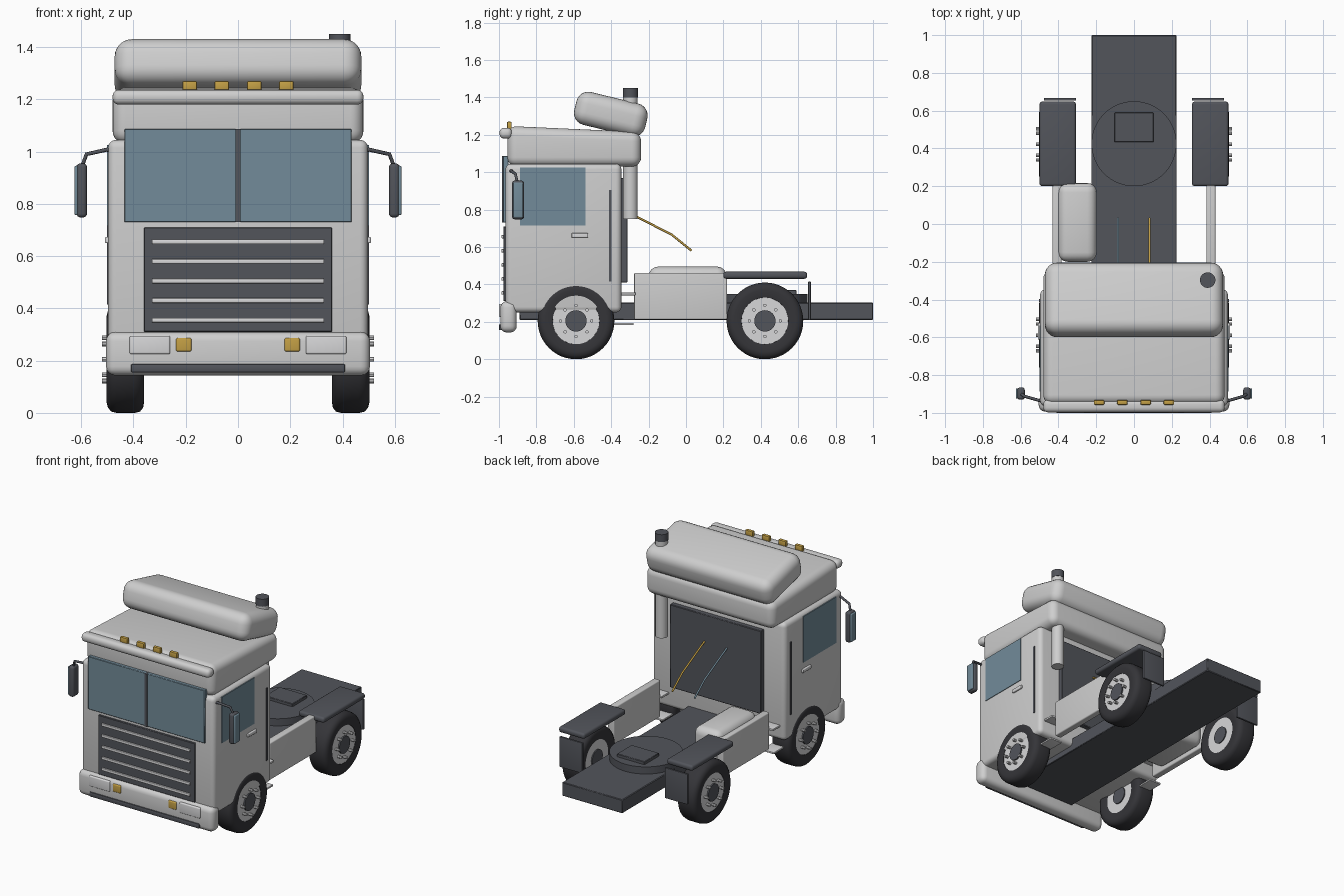
import bpy, bmesh, math
from mathutils import Matrix, Vector

if "Cube" in bpy.data.objects:
    bpy.data.objects.remove(bpy.data.objects["Cube"])


def material(name, r, g, b):
    m = bpy.data.materials.new(name)
    m.use_nodes = True
    m.diffuse_color = (r, g, b, 1)
    m.node_tree.nodes["Principled BSDF"].inputs["Base Color"].default_value = (r, g, b, 1)
    return m


body = material("body_grey", 0.62, 0.62, 0.62)
chrome = material("light_metal", 0.68, 0.68, 0.69)
dark = material("dark_grey", 0.085, 0.09, 0.105)
rubber = material("tyre_black", 0.035, 0.035, 0.04)
glass = material("glass_blue", 0.17, 0.26, 0.32)
amber = material("amber", 0.55, 0.35, 0.06)
SIDES = (("left", 1), ("right", -1))


def finish(name, bm, mat):
    bmesh.ops.recalc_face_normals(bm, faces=bm.faces)
    mesh = bpy.data.meshes.new(name)
    bm.to_mesh(mesh)
    bm.free()
    mesh.materials.append(mat)
    ob = bpy.data.objects.new(name, mesh)
    bpy.context.collection.objects.link(ob)
    bpy.ops.object.select_all(action='DESELECT')
    ob.select_set(True)
    bpy.context.view_layer.objects.active = ob
    bpy.ops.object.shade_smooth_by_angle(angle=math.radians(40))
    return ob


def box(name, x, y, z, mat, bevel=0.0, segments=4):
    """Box from (min, max) ranges, with optional rounded edges."""
    bm = bmesh.new()
    bmesh.ops.create_cube(bm, size=1)
    for v in bm.verts:
        v.co = Vector([(r[0] + r[1]) / 2 + c * abs(r[1] - r[0])
                       for c, r in zip(v.co, (x, y, z))])
    if bevel:
        bmesh.ops.bevel(bm, geom=bm.edges[:], offset=bevel, segments=segments,
                        profile=0.5, affect='EDGES')
    return finish(name, bm, mat)


def pair(name, x, y, z, mat, bevel=0.0):
    for side, s in SIDES:
        box(f"{side}_{name}", (s * x[0], s * x[1]), y, z, mat, bevel)


def cylinder(name, radius, start, end, mat, sides=32):
    a, b = Vector(start), Vector(end)
    bm = bmesh.new()
    turn = (b - a).to_track_quat('Z', 'Y').to_matrix().to_4x4()
    bmesh.ops.create_cone(bm, cap_ends=True, segments=sides, radius1=radius, radius2=radius,
                          depth=(b - a).length, matrix=Matrix.Translation((a + b) / 2) @ turn)
    return finish(name, bm, mat)


def tube(name, points, radius, mat):
    curve = bpy.data.curves.new(name, 'CURVE')
    curve.dimensions = '3D'
    curve.bevel_depth = radius
    curve.bevel_resolution = 2
    curve.use_fill_caps = True
    line = curve.splines.new('POLY')
    line.points.add(len(points) - 1)
    for p, co in zip(line.points, points):
        p.co = (*co, 1)
    curve.materials.append(mat)
    ob = bpy.data.objects.new(name, curve)
    bpy.context.collection.objects.link(ob)


def wheel(name, s, y, z=0.205):
    # tyre turned around the axle
    profile = [(.37, .12), (.36, .165), (.363, .185), (.375, .2), (.395, .205),
               (.465, .205), (.485, .2), (.498, .185), (.503, .165), (.495, .125), (.47, .12)]
    bm = bmesh.new()
    ring = [bm.verts.new((s * px, y, z + r)) for px, r in profile]
    edges = [bm.edges.new((p, q)) for p, q in zip(ring, ring[1:])]
    bmesh.ops.spin(bm, geom=ring + edges, cent=(0, y, z), axis=(1, 0, 0),
                   angle=math.tau, steps=48, use_duplicate=False)
    bmesh.ops.remove_doubles(bm, verts=bm.verts, dist=0.0005)
    finish(name + "_tyre", bm, rubber)
    cylinder(name + "_rim", .126, (s * .372, y, z), (s * .493, y, z), chrome, 48)
    cylinder(name + "_hub", .057, (s * .365, y, z), (s * .502, y, z), dark)
    for i in range(8):
        a = math.tau * i / 8
        ny, nz = y + .083 * math.cos(a), z + .083 * math.sin(a)
        cylinder(f"{name}_nut_{i}", .009, (s * .485, ny, nz), (s * .52, ny, nz), chrome, 8)


# Chassis and coupling
box("chassis", (-.225, .225), (-.89, 1), (.21, .302), dark, .004, 1)
cylinder("coupling_disc", .225, (0, .425, .29), (0, .425, .35), dark, 64)
box("coupling_plate", (-.103, .103), (.433, .59), (.34, .37), dark, .003, 1)

# Cab, roof and wind deflector
box("cab", (-.497, .497), (-.965, -.345), (.25, 1.045), body, .03)
roof = box("roof", (-.48, .48), (-.955, -.24), (1.03, 1.247), body, .05, 6)
for v in roof.data.vertices:
    if v.co.z > 1.14:
        v.co.z -= .045 * (v.co.y + .955)
deflector = box("wind_deflector", (-.472, .472), (-.195, .195), (-.09, .09), body, .065, 6)
deflector.matrix_world = Matrix.Translation((0, -.402, 1.31)) @ Matrix.Rotation(-.24, 4, 'X')
box("roof_visor", (-.48, .48), (-.997, -.93), (1.18, 1.237), body, .024)
for i, x in enumerate((-.185, -.062, .062, .185)):
    box(f"roof_light_{i}", (x - .028, x + .028), (-.957, -.932), (1.228, 1.27), amber, .006, 2)

# Cab front
box("windscreen", (-.435, .435), (-.978, -.95), (.73, 1.087), glass, .003, 1)
box("windscreen_divider", (-.01, .01), (-.984, -.955), (.73, 1.087), dark)
box("grille", (-.36, .36), (-.976, -.95), (.31, .71), dark, .003, 1)
for i in range(5):
    z = .355 + .075 * i
    box(f"grille_bar_{i}", (-.33, .33), (-.987, -.97), (z - .009, z + .009), chrome, .004, 2)
box("bumper", (-.505, .505), (-.993, -.905), (.143, .31), body, .035)
box("bumper_strip", (-.41, .41), (-1, -.97), (.155, .187), dark, .006, 2)
pair("headlight", (.26, .415), (-1, -.97), (.225, .295), chrome, .007)
pair("indicator", (.178, .237), (-1, -.97), (.235, .287), amber, .007)

# Cab sides
pair("side_window", (.485, .501), (-.887, -.537), (.715, 1.025), glass)
pair("door_handle", (.485, .509), (-.612, -.523), (.65, .674), chrome, .005)
pair("door_strip", (.485, .502), (-.412, -.397), (.415, .905), dark)
pair("upper_step", (.37, .46), (-.36, -.27), (.342, .356), chrome, .003)
pair("lower_step", (.37, .46), (-.39, -.28), (.183, .195), chrome, .003)

# Mirrors
for side, s in SIDES:
    tube(side + "_mirror_arm", [(s * .48, -.94, 1), (s * .50, -.935, 1.008),
                                (s * .58, -.912, .99), (s * .598, -.9, .94)], .008, dark)
pair("mirror_body", (.578, .618), (-.93, -.865), (.748, .955), dark, .015)
pair("mirror_glass", (.61, .626), (-.924, -.871), (.757, .946), glass, .006)

# Cab back: panel, exhaust and hoses
box("back_panel", (-.34, .34), (-.36, -.312), (.41, .97), dark, .004, 1)
cylinder("exhaust_pipe", .039, (.39, -.297, .75), (.39, -.297, 1.41), body)
cylinder("exhaust_cap", .041, (.39, -.297, 1.4), (.39, -.297, 1.45), dark)
for name, x, mat in (("amber_hose", .082, amber), ("blue_hose", -.085, glass)):
    tube(name, [(x, -.32, .79), (x, -.26, .76), (x, -.075, .665), (x, .03, .58)], .006, mat)

# Side fairings and tank
pair("side_fairing", (.383, .431), (-.277, .22), (.212, .462), body, .008)
box("tank", (-.402, -.197), (-.2, .217), (.23, .495), body, .05)

# Wheels, rear fenders and mud flaps
for side, s in SIDES:
    wheel(side + "_front_wheel", s, -.588)
    wheel(side + "_rear_wheel", s, .422)
pair("rear_fender", (.307, .5), (.2, .648), (.43, .468), dark, .015)
pair("mud_flap", (.307, .477), (.653, .667), (.21, .415), dark, .003)
